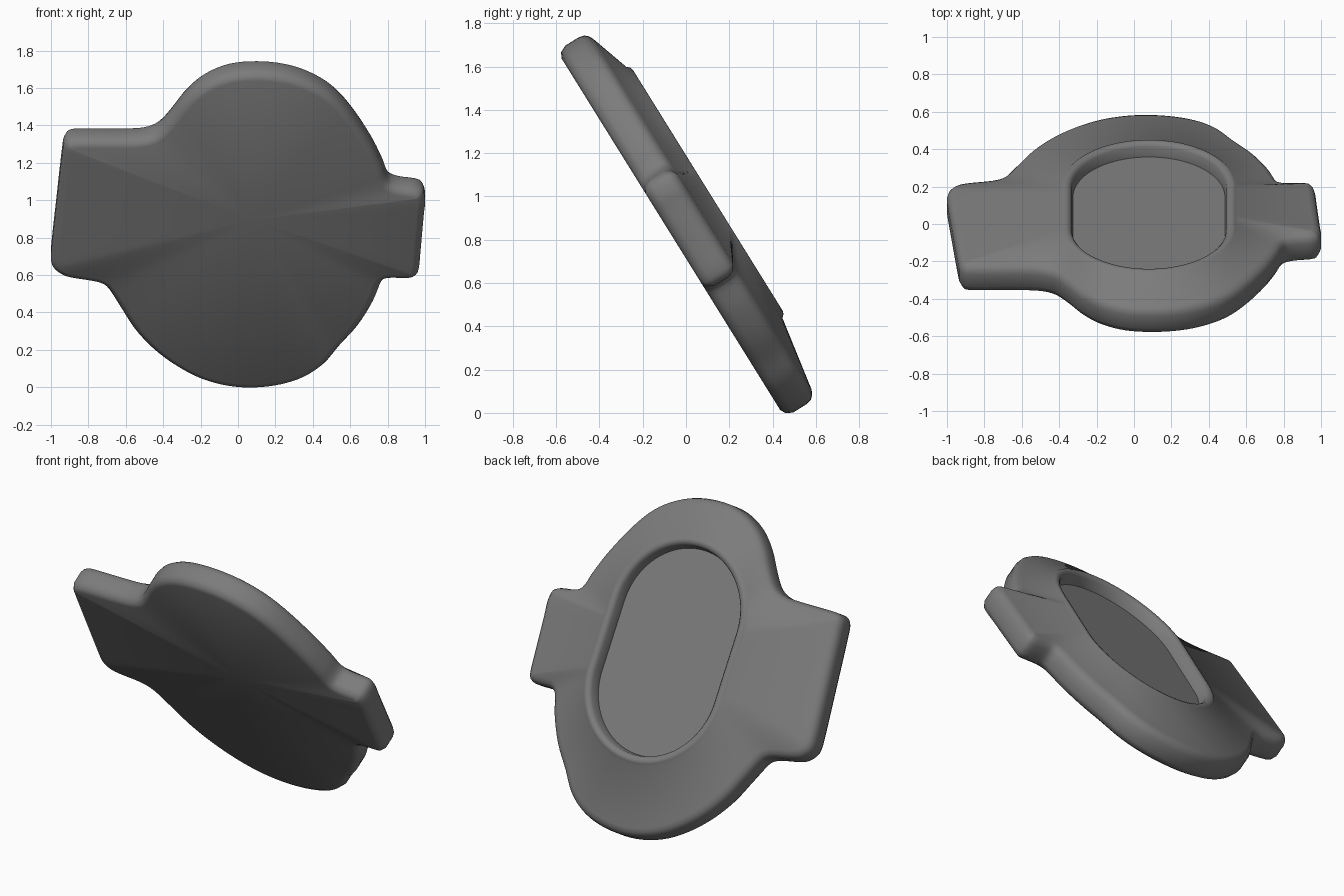
import bpy, bmesh, math
from mathutils import Vector, Matrix

cube = bpy.data.objects.get("Cube")
if cube:
    bpy.data.objects.remove(cube, do_unlink=True)

# One flat grey
grey = bpy.data.materials.new("plain_grey")
grey.use_nodes = True
colour = (0.2, 0.2, 0.2, 1)
grey.diffuse_color = colour
grey.node_tree.nodes["Principled BSDF"].inputs["Base Color"].default_value = colour

CENTRE = Vector((0.08, 0.065))

# Rounded plate outline with a tab on each side, anticlockwise
OUTLINE = [Vector(p) for p in [
    (.08, -1.015), (.23, -.995), (.36, -.945), (.46, -.865), (.54, -.755),
    (.64, -.625), (.72, -.475), (.765, -.35), (.8, -.325), (.91, -.325),
    (.95, -.31), (.967, -.265), (.975, -.17), (.994, .08), (1, .165),
    (.975, .232), (.86, .257), (.805, .285), (.77, .38), (.71, .52), (.6, .71),
    (.5, .832), (.38, .915), (.25, .963), (.1, .98), (-.05, .963), (-.18, .9),
    (-.28, .803), (-.36, .685), (-.43, .598), (-.5, .565), (-.6, .557),
    (-.86, .557), (-.92, .535), (-.94, .45), (-.97, .14), (-1, -.19),
    (-.985, -.265), (-.92, -.315), (-.76, -.348), (-.7, -.383), (-.63, -.505),
    (-.55, -.65), (-.45, -.775), (-.33, -.88), (-.2, -.958), (-.06, -1.003)]]


def smooth_loop(points, steps):
    """Closed curve through the points."""
    n, result = len(points), []
    for i in range(n):
        a, b, c, d = (points[(i + k) % n] for k in (-1, 0, 1, 2))
        chord = (c - b).length
        # Tangents scaled to the shorter chord stop overshoot beside corners
        m0 = (c - a).normalized() * min(chord, 1.5 * (b - a).length)
        m1 = (d - b).normalized() * min(chord, 1.5 * (d - c).length)
        for s in range(steps):
            t = s / steps
            t2, t3 = t * t, t ** 3
            result.append(b * (2 * t3 - 3 * t2 + 1) + m0 * (t3 - 2 * t2 + t)
                          + c * (3 * t2 - 2 * t3) + m1 * (t3 - t2))
    return result


def inset(loop, distance):
    result = []
    for i, p in enumerate(loop):
        d = (loop[(i + 1) % len(loop)] - loop[i - 1]).normalized()
        result.append(p + Vector((-d.y, d.x)) * distance)
    return result


def oval(loop, radius, straight=0.21):
    """Stadium outline met by the rays from the centre to the loop."""
    result = []
    for p in loop:
        d = (p - CENTRE).normalized()
        low, high = 0, 2
        for _ in range(30):
            mid = (low + high) / 2
            q = d * mid
            if math.hypot(q.x, max(abs(q.y) - straight, 0)) < radius:
                low = mid
            else:
                high = mid
        result.append(CENTRE + d * low)
    return result


base = smooth_loop(OUTLINE, 4)
rings = []

# Flat front, rounded edge and back rim: (inset, depth)
for amount, depth in [(.042, 0), (.016, .013), (0, .045), (0, .12),
                      (.007, .145), (.022, .162), (.045, .173)]:
    rings.append((inset(base, amount), depth))

# Sloping back, raised lip and recess wall: (radius, depth)
for radius, depth in [(.474, .233), (.46, .247), (.445, .252), (.427, .247),
                      (.414, .232), (.406, .172)]:
    rings.append((oval(base, radius), depth))

bm = bmesh.new()
loops = [[bm.verts.new((p.x, p.y, depth)) for p in ring] for ring, depth in rings]
count = len(base)
for lower, upper in zip(loops, loops[1:]):
    for i in range(count):
        j = (i + 1) % count
        bm.faces.new((lower[i], lower[j], upper[j], upper[i]))

# Front fan and recess floor
hub = bm.verts.new((CENTRE.x, CENTRE.y, 0))
for i in range(count):
    bm.faces.new((hub, loops[0][(i + 1) % count], loops[0][i]))
bm.faces.new(loops[-1])

# Lean the plate: local y runs up the slope, local z points to the back
lean = math.atan2(1.64, 1.02)
c, s = math.cos(lean), math.sin(lean)
bm.transform(Matrix(((1, 0, 0, 0), (0, -c, s, -.079), (0, s, c, .84), (0, 0, 0, 1))))
# The lean flips handedness, so turn the faces outward
bmesh.ops.recalc_face_normals(bm, faces=bm.faces[:])

mesh = bpy.data.meshes.new("recessed_plate")
bm.to_mesh(mesh)
bm.free()
plate = bpy.data.objects.new("recessed_plate", mesh)
bpy.context.collection.objects.link(plate)
mesh.materials.append(grey)

bpy.ops.object.select_all(action='DESELECT')
plate.select_set(True)
bpy.context.view_layer.objects.active = plate
bpy.ops.object.shade_smooth_by_angle(angle=math.radians(50))
